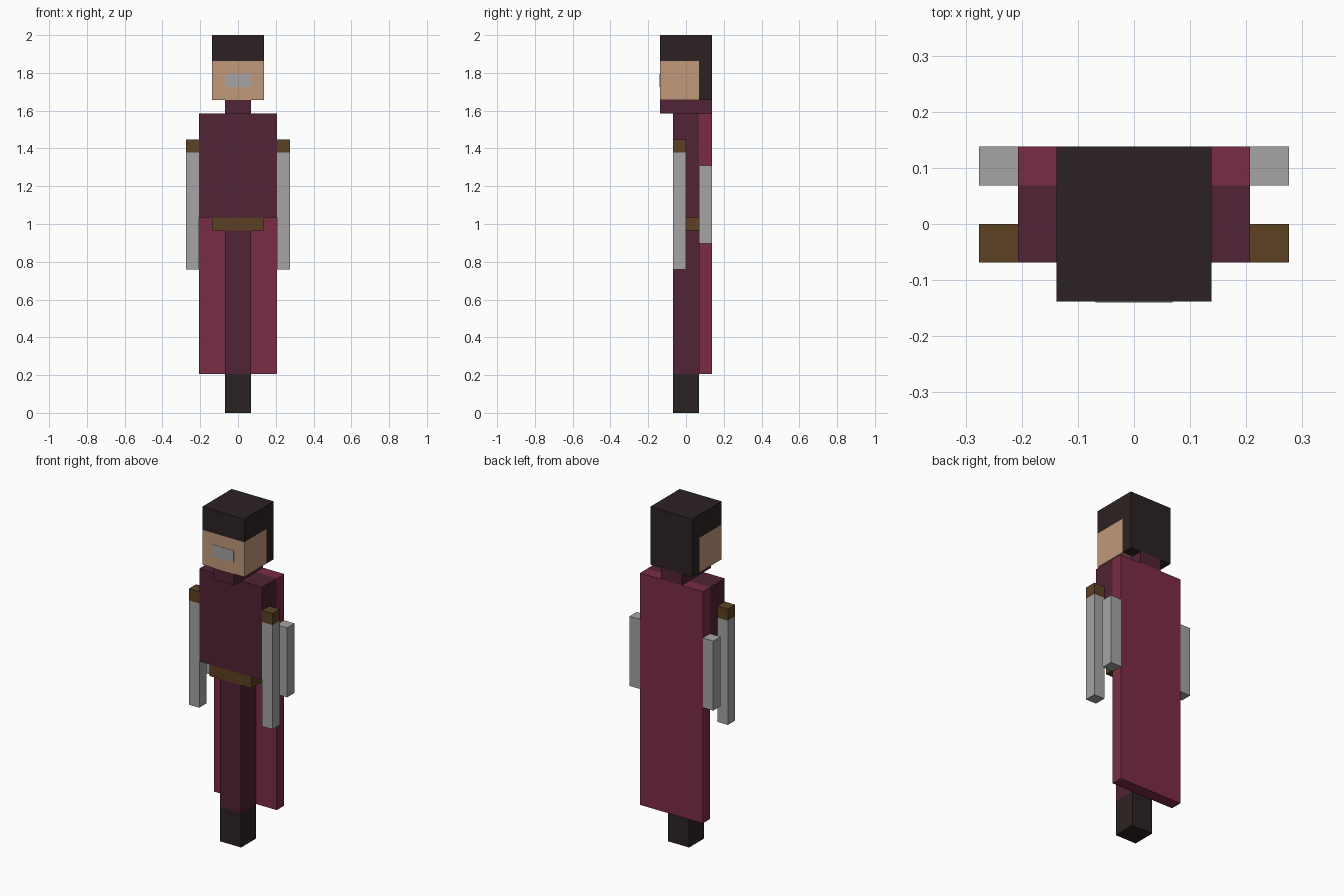
import bpy

if "Cube" in bpy.data.objects:
    bpy.data.objects.remove(bpy.data.objects["Cube"])

U = 2 / 29  # the figure is 29 blocks tall


def linear(c):
    c /= 255
    return c / 12.92 if c <= 0.04045 else ((c + 0.055) / 1.055) ** 2.4


def material(name, *rgb):
    colour = (*[linear(c) for c in rgb], 1)
    mat = bpy.data.materials.new(name)
    mat.use_nodes = True
    mat.diffuse_color = colour
    bsdf = next(n for n in mat.node_tree.nodes if n.type == "BSDF_PRINCIPLED")
    bsdf.inputs["Base Color"].default_value = colour
    return mat


dark = material("dark brown", 44, 34, 34)
skin = material("skin", 193, 152, 123)
plum = material("plum cloth", 82, 35, 53)
crimson = material("crimson cloth", 123, 44, 68)
grey = material("grey", 166, 164, 164)
brown = material("brown leather", 92, 65, 35)


def box(name, mat, x, y, z):
    """Box between (min, max) pairs, measured in blocks."""
    spans = (x, y, z)
    bpy.ops.mesh.primitive_cube_add(size=1)
    ob = bpy.context.object
    ob.name = name
    ob.data.name = name
    for v in ob.data.vertices:
        v.co = [U * ((a + b) / 2 + c * (b - a)) for c, (a, b) in zip(v.co, spans)]
    ob.data.materials.append(mat)
    return ob


# Legs and body
box("boots", dark, (-1, 1), (-1, 1), (0, 3))
box("legs", plum, (-1, 1), (-1, 1), (3, 14))
box("belt", brown, (-2, 2), (-1, 1), (14, 15))
box("torso", plum, (-3, 3), (-1, 1), (15, 23))
box("cape", crimson, (-3, 3), (1, 2), (3, 23))
box("neck", plum, (-1, 1), (-2, 2), (23, 24))

# Head
box("face", skin, (-2, 2), (-2, 1), (24, 27))
box("hair_back", dark, (-2, 2), (1, 2), (24, 27))
box("hair_top", dark, (-2, 2), (-2, 2), (27, 29))
box("mouth_plate", grey, (-1, 1), (-2.03, -2), (25, 26))

# Arms and side panels, left and right
for side, s in (("left", 1), ("right", -1)):
    x = tuple(sorted((3 * s, 4 * s)))
    box(side + "_arm", grey, x, (-1, 0), (11, 20))
    box(side + "_shoulder", brown, x, (-1, 0), (20, 21))
    box(side + "_rear_panel", grey, x, (1, 2), (13, 19))
